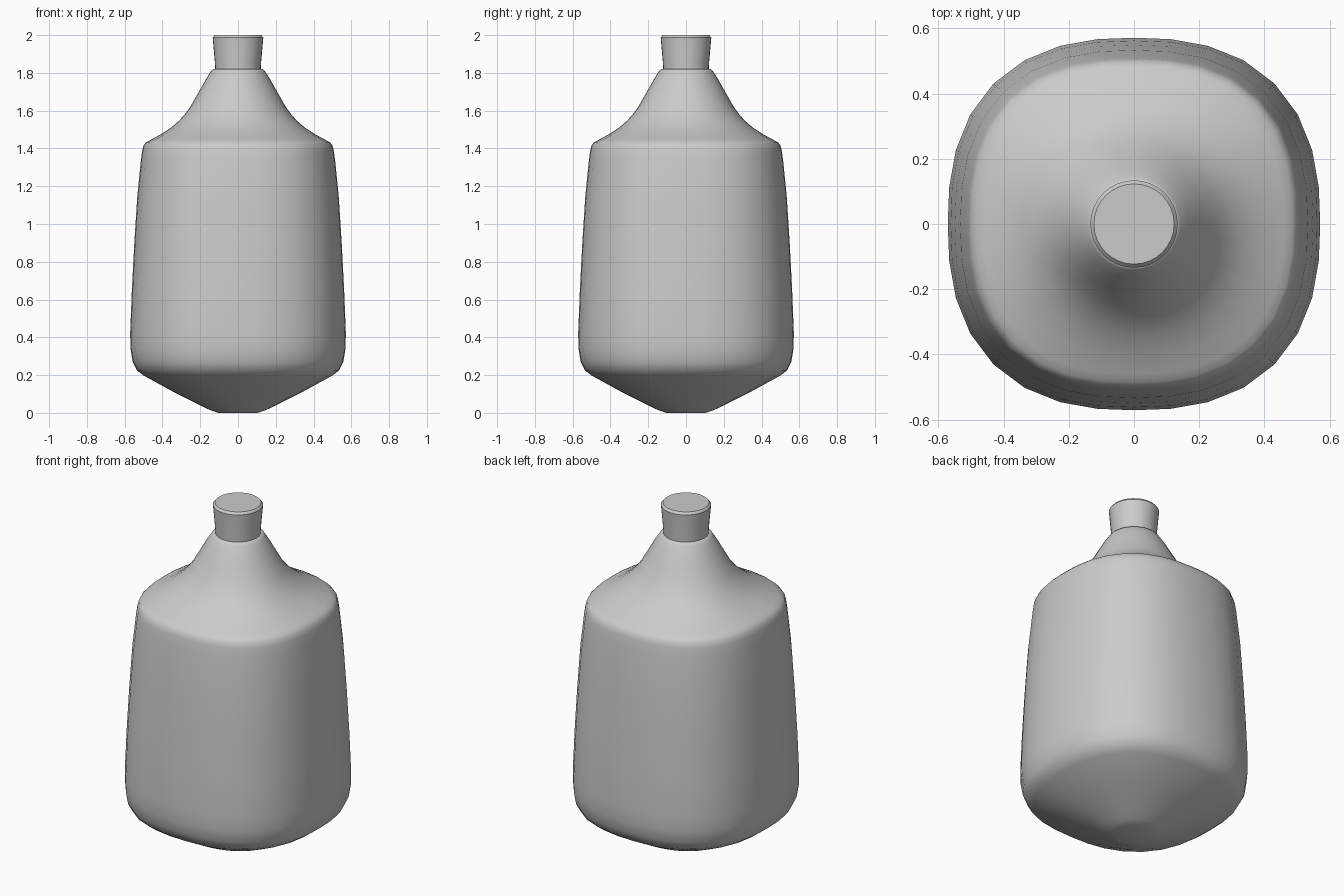
import bpy, bmesh
from math import cos, sin, pi, radians, copysign

if "Cube" in bpy.data.objects:
    bpy.data.objects.remove(bpy.data.objects["Cube"])

SIDES = 32


def ring_points(r, z, n):
    """Rounded-square ring: n = 2 is a circle, larger n is squarer."""
    pts = []
    for i in range(SIDES):
        a = 2 * pi * i / SIDES
        c, s = cos(a), sin(a)
        k = r / (abs(c) ** n + abs(s) ** n) ** (1 / n)
        pts.append((k * c, k * s, z))
    return pts


def loft(name, profile, angle):
    """Skin rings of (radius, height, squareness) and cap both ends."""
    bm = bmesh.new()
    rings = [[bm.verts.new(p) for p in ring_points(*row)] for row in profile]
    for low, high in zip(rings, rings[1:]):
        for i in range(SIDES):
            j = (i + 1) % SIDES
            bm.faces.new((low[i], low[j], high[j], high[i]))
    bm.faces.new(rings[0][::-1])
    bm.faces.new(rings[-1])
    mesh = bpy.data.meshes.new(name)
    bm.to_mesh(mesh)
    bm.free()
    obj = bpy.data.objects.new(name, mesh)
    bpy.context.collection.objects.link(obj)
    bpy.ops.object.select_all(action='DESELECT')
    obj.select_set(True)
    bpy.context.view_layer.objects.active = obj
    bpy.ops.object.shade_smooth_by_angle(angle=radians(angle))
    return obj


Q = 2.46
# Bottle body: tapered base, rounded-square sides, concave shoulder
loft("bottle_body", [
    (0.105, 0.0, 2.0), (0.14, 0.012, 2.0), (0.17, 0.025, 2.05),
    (0.34, 0.11, 2.3), (0.50, 0.198, Q),
    (0.535, 0.225, Q), (0.558, 0.27, Q), (0.569, 0.34, Q), (0.571, 0.42, Q),
    (0.562, 0.65, Q), (0.549, 0.9, Q), (0.533, 1.15, Q), (0.514, 1.34, Q),
    (0.507, 1.39, Q), (0.50, 1.418, Q), (0.485, 1.434, Q), (0.46, 1.447, Q),
    (0.405, 1.477, 2.4), (0.355, 1.51, 2.28), (0.312, 1.547, 2.16),
    (0.28, 1.583, 2.08), (0.25, 1.625, 2.0), (0.21, 1.695, 2.0),
    (0.168, 1.77, 2.0), (0.142, 1.81, 2.0), (0.133, 1.82, 2.0),
    (0.115, 1.822, 2.0)], 50)

# Stopper: slightly flared plug with a bevelled top
loft("stopper", [
    (0.12, 1.81, 2.0), (0.122, 1.85, 2.0), (0.134, 1.987, 2.0),
    (0.123, 2.0, 2.0)], 30)
